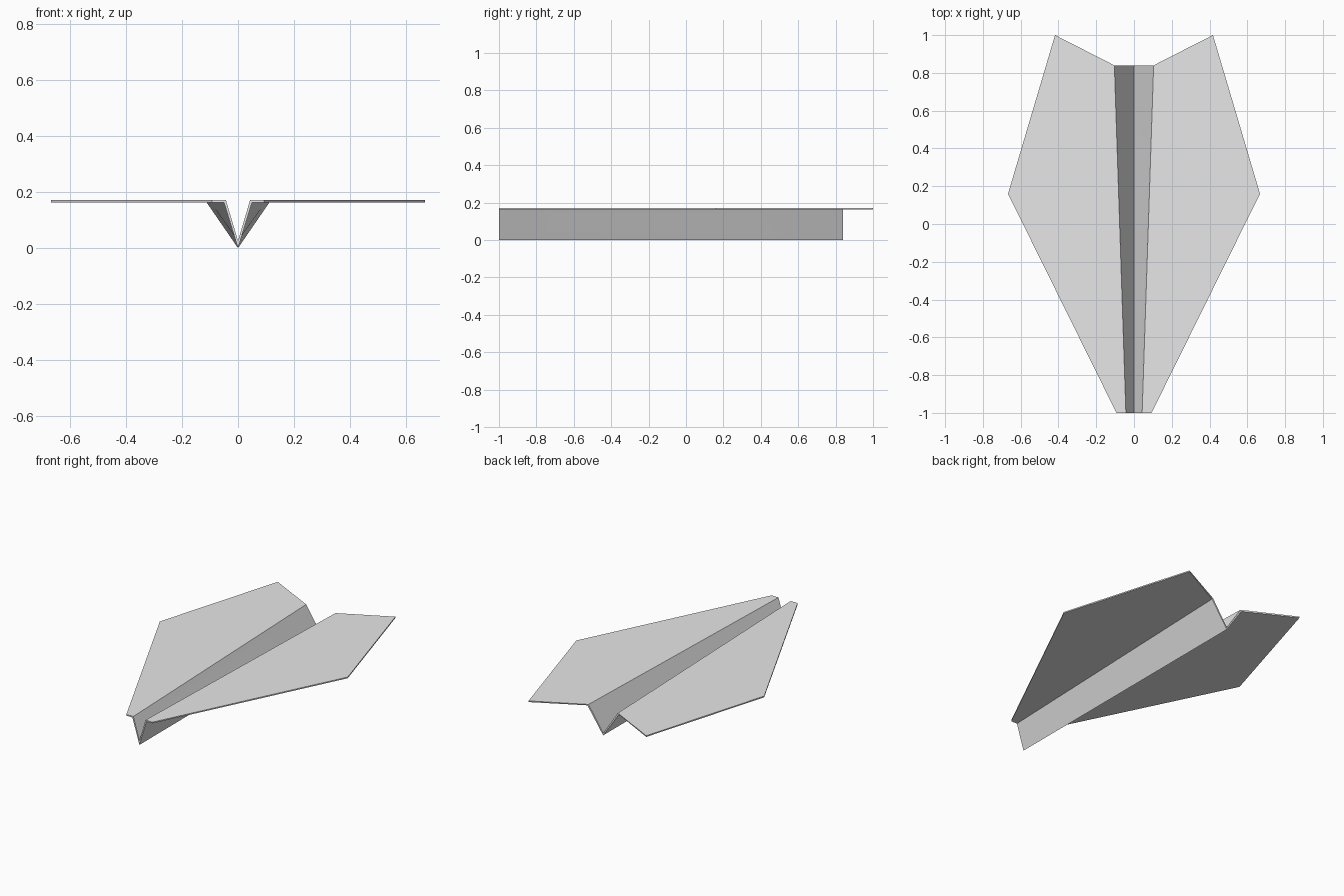
import bpy
import bmesh

cube = bpy.data.objects.get("Cube")
if cube:
    bpy.data.objects.remove(cube, do_unlink=True)

# Plain paper
paper = bpy.data.materials.new("paper_white")
paper.use_nodes = True
paper.diffuse_color = (0.8, 0.8, 0.8, 1)
paper.node_tree.nodes["Principled BSDF"].inputs["Base Color"].default_value = (0.8, 0.8, 0.8, 1)

NOSE, TAIL, TIP_Y = -1.0, 0.84, 0.16   # key stations along the length
TOP, UNDER = 0.171, 0.163              # upper and lower side of the wing


def half_outline(z, keel_nose_z, keel_tail_z, fold_nose_x, fold_tail_x):
    """Rim of one half sheet, counter-clockwise from the keel at the nose."""
    return [
        (0, NOSE, keel_nose_z),        # keel, nose
        (fold_nose_x, NOSE, z),        # wing fold, nose
        (0.093, NOSE, z),              # leading edge start
        (0.667, TIP_Y, z),             # wing tip
        (0.418, 1.0, z),               # rear wing corner
        (fold_tail_x, TAIL, z),        # wing fold, tail
        (0, TAIL, keel_tail_z),        # keel, tail
    ]


# One folded half sheet with upper and lower skins and a thin rim
bm = bmesh.new()
top = [bm.verts.new(p) for p in half_outline(TOP, 0.026, 0.014, 0.043, 0.104)]
low = [bm.verts.new(p) for p in half_outline(UNDER, 0.0, 0.0, 0.050, 0.112)]
keel, wing = (0, 1, 5, 6), (1, 2, 3, 4, 5)
for panel in (keel, wing):
    bm.faces.new([top[i] for i in panel])
    bm.faces.new([low[i] for i in reversed(panel)])
for i in range(6):
    bm.faces.new((low[i], low[i + 1], top[i + 1], top[i]))

mesh = bpy.data.meshes.new("folded_paper_plane")
bm.to_mesh(mesh)
bm.free()
mesh.materials.append(paper)
plane = bpy.data.objects.new("folded_paper_plane", mesh)
bpy.context.collection.objects.link(plane)

# Second half mirrored across the keel crease
mirror = plane.modifiers.new("mirror_half", 'MIRROR')
mirror.use_axis = (True, False, False)
mirror.use_clip = True
mirror.merge_threshold = 0.0005
